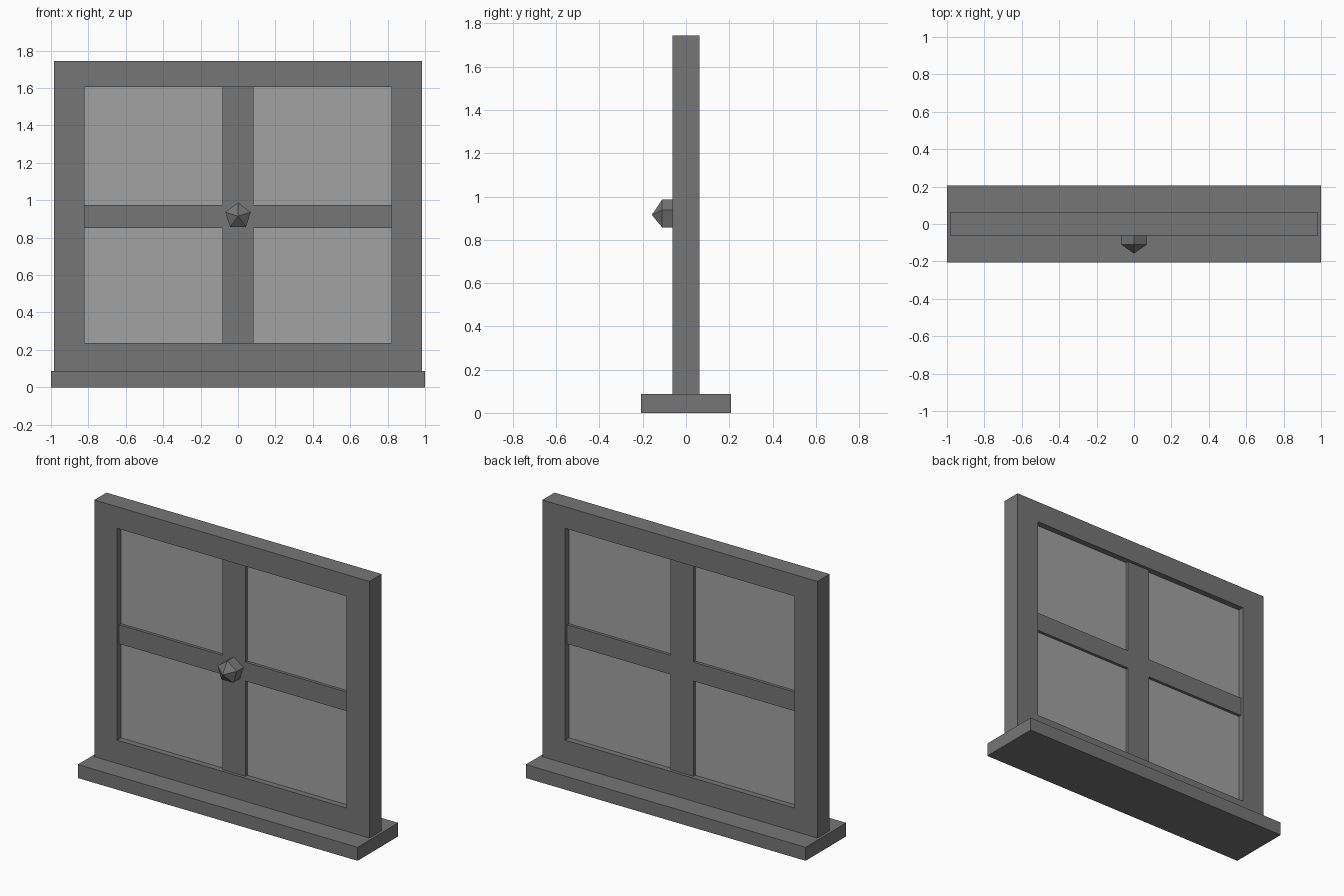
import bpy, bmesh, math
from mathutils import Matrix

if "Cube" in bpy.data.objects:
    bpy.data.objects.remove(bpy.data.objects["Cube"])


def material(name, v):
    m = bpy.data.materials.new(name)
    m.diffuse_color = (v, v, v, 1)
    m.use_nodes = True
    m.node_tree.nodes["Principled BSDF"].inputs["Base Color"].default_value = m.diffuse_color
    return m


FRAME = material("dark grey frame", 0.18)
GLASS = material("light grey glass", 0.36)


def finish(name, bm, mat):
    bmesh.ops.recalc_face_normals(bm, faces=bm.faces)
    me = bpy.data.meshes.new(name)
    bm.to_mesh(me)
    bm.free()
    me.materials.append(mat)
    ob = bpy.data.objects.new(name, me)
    bpy.context.collection.objects.link(ob)
    return ob


def box(name, x0, x1, y0, y1, z0, z1, mat):
    bm = bmesh.new()
    bmesh.ops.create_cube(bm, size=1)
    for v in bm.verts:
        v.co = (x1 if v.co.x > 0 else x0,
                y1 if v.co.y > 0 else y0,
                z1 if v.co.z > 0 else z0)
    return finish(name, bm, mat)


# outer frame: rectangular ring extruded through its depth
def ring(name, outer, inner, depth, mat):
    bm = bmesh.new()
    loops = []
    for x, z0, z1 in (outer, inner):
        for y in (-depth, depth):
            loops.append([bm.verts.new((px, y, pz)) for px, pz in
                          ((-x, z0), (x, z0), (x, z1), (-x, z1))])
    of, ob, nf, nb = loops
    for a, b in ((of, nf), (nf, nb), (nb, ob), (ob, of)):
        for i in range(4):
            j = (i + 1) % 4
            bm.faces.new((a[i], a[j], b[j], b[i]))
    return finish(name, bm, mat)


ring("window_frame", (0.983, 0.087, 1.745), (0.82, 0.237, 1.605), 0.062, FRAME)

# sill
box("sill", -1, 1, -0.207, 0.207, 0, 0.087, FRAME)

# crossing glazing bars, slightly recessed
B = 0.042
box("vertical_bar", -0.083, 0.083, -B, B, 0.237, 1.605, FRAME)
for s, name in ((-1, "left_bar"), (1, "right_bar")):
    a, b = sorted((0.083 * s, 0.82 * s))
    box(name, a, b, -B, B, 0.852, 0.975, FRAME)

# four panes
for sx, a, b in (("left", -0.82, -0.083), ("right", 0.083, 0.82)):
    for sz, c, d in (("lower", 0.237, 0.852), ("upper", 0.975, 1.605)):
        box(f"{sz}_{sx}_pane", a, b, -0.023, 0.023, c, d, GLASS)

# five-sided low-poly knob with its pole toward the front
bm = bmesh.new()
bmesh.ops.create_uvsphere(bm, u_segments=5, v_segments=3, radius=1)
bm.transform(Matrix.Translation((0, -0.062, 0.915))
             @ Matrix.Diagonal((0.083, 0.096, 0.083, 1))
             @ Matrix.Rotation(math.pi / 2, 4, 'X'))
finish("knob", bm, FRAME)
